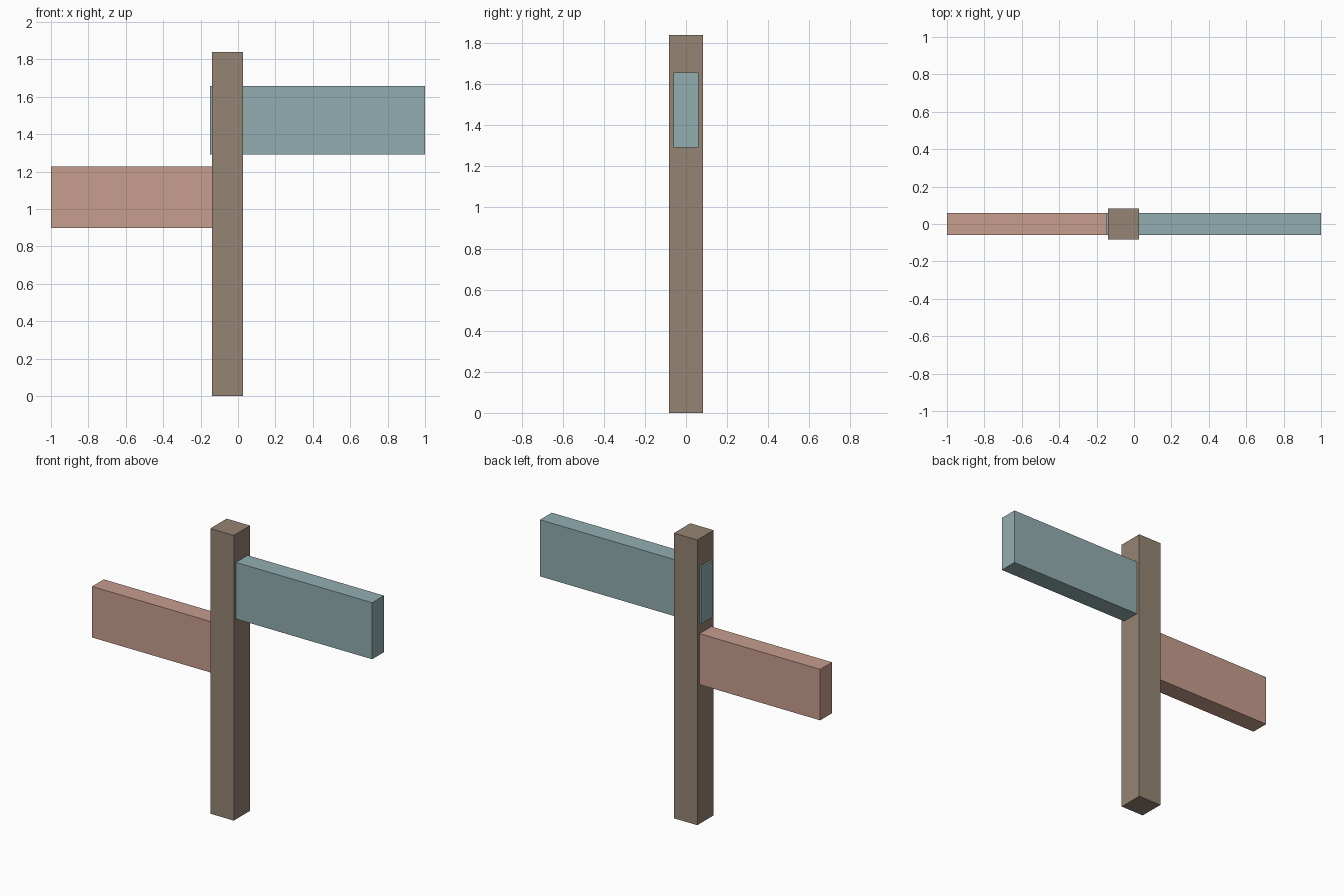
import bpy

if "Cube" in bpy.data.objects:
    bpy.data.objects.remove(bpy.data.objects["Cube"])


def material(name, color):
    mat = bpy.data.materials.new(name)
    mat.diffuse_color = (*color, 1)
    mat.use_nodes = True
    mat.node_tree.nodes["Principled BSDF"].inputs["Base Color"].default_value = mat.diffuse_color
    return mat


def box(name, x, y, z, mat):
    """Axis-aligned box from (min, max) ranges."""
    ranges = (x, y, z)
    bpy.ops.mesh.primitive_cube_add(size=1, location=[(a + b) / 2 for a, b in ranges])
    obj = bpy.context.object
    obj.name = name
    obj.scale = [b - a for a, b in ranges]
    bpy.ops.object.transform_apply(location=False, rotation=False, scale=True)
    obj.data.materials.append(mat)
    return obj


wood = material("brown_wood", (0.30, 0.23, 0.17))
blue = material("blue_paint", (0.29, 0.42, 0.44))
red = material("red_paint", (0.57, 0.34, 0.27))

# Upright post
box("post", (-0.139, 0.028), (-0.083, 0.083), (0, 1.84), wood)

# Upper board passes through the post; lower board ends inside it
box("upper_board", (-0.15, 1.0), (-0.06, 0.06), (1.292, 1.657), blue)
box("lower_board", (-1.0, -0.05), (-0.06, 0.06), (0.898, 1.227), red)
